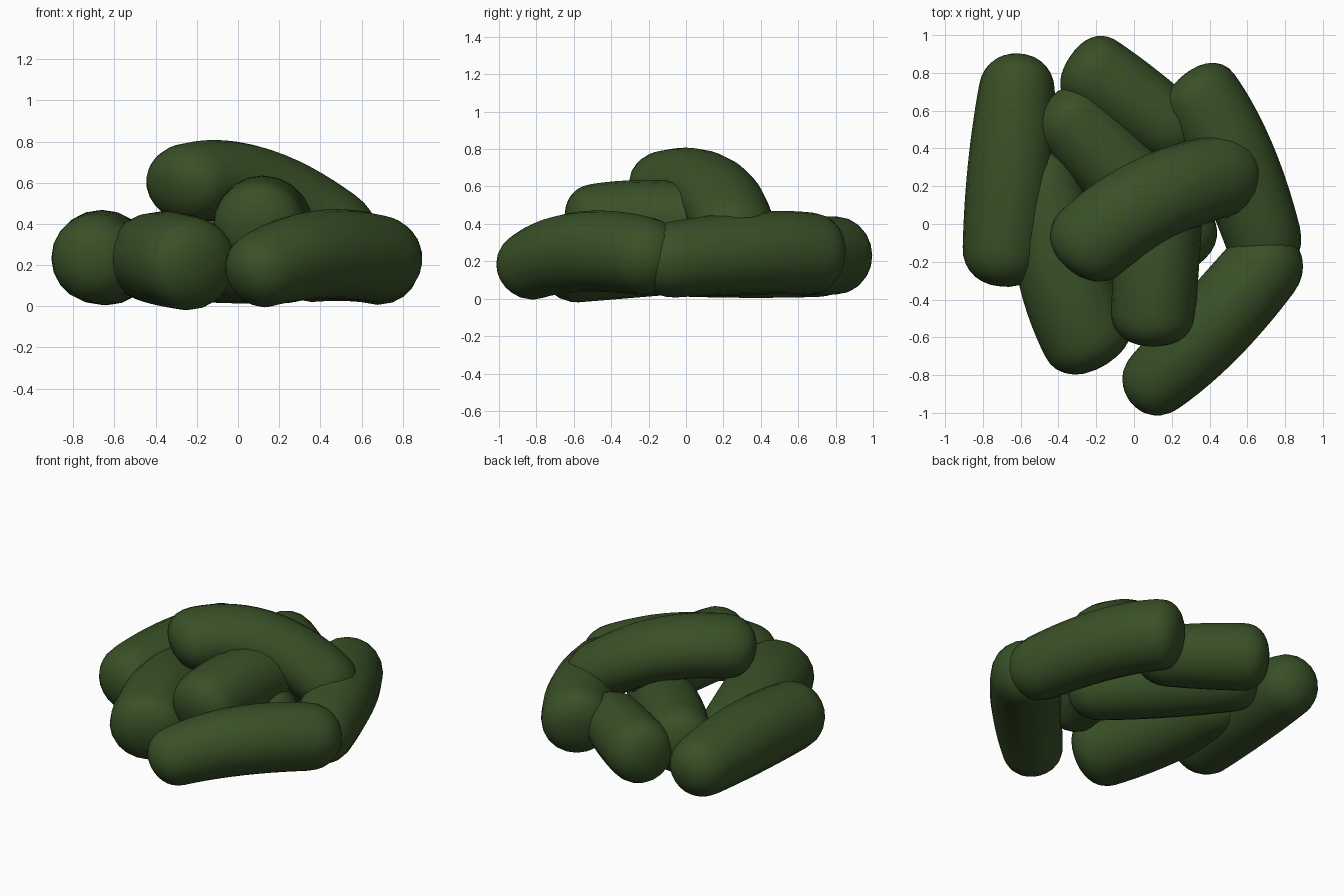
import bpy, bmesh, math
from mathutils import Vector

if "Cube" in bpy.data.objects:
    bpy.data.objects.remove(bpy.data.objects["Cube"])

SIDES, RINGS, CAP = 20, 28, 0.18

green = bpy.data.materials.new("dark_green")
green.diffuse_color = (0.04, 0.08, 0.02, 1)
green.use_nodes = True
green.node_tree.nodes["Principled BSDF"].inputs["Base Color"].default_value = green.diffuse_color


def quad(a, b, c, t):
    # parabola through a (t=0), b (t=0.5) and c (t=1)
    return a * (1 - t) * (1 - 2 * t) + b * 4 * t * (1 - t) + c * t * (2 * t - 1)


def pod(name, tip_a, middle, tip_b, radii, squash=1.0):
    """Bent round-ended pod through three points, with three radii."""
    a, b, c = Vector(tip_a), Vector(middle), Vector(tip_b)
    length = (b - a).length + (c - b).length
    bm = bmesh.new()
    rings = []
    for i in range(1, RINGS):
        t = (1 - math.cos(math.pi * i / RINGS)) / 2
        p = quad(a, b, c, t)
        d = (quad(a, b, c, t + .01) - quad(a, b, c, t - .01)).normalized()
        u = d.cross(Vector((0, 0, 1))).normalized()
        v = u.cross(d) * squash
        edge = min(t, 1 - t) * length / CAP
        k = 1 if edge >= 1 else (1 - (1 - edge) ** 2.3) ** (1 / 2.3)
        r = quad(*radii, t) * k
        rings.append([bm.verts.new(p + (u * math.cos(w) + v * math.sin(w)) * r)
                      for w in (2 * math.pi * j / SIDES for j in range(SIDES))])
    for lo, hi in zip(rings, rings[1:]):
        for j in range(SIDES):
            n = (j + 1) % SIDES
            bm.faces.new((lo[j], lo[n], hi[n], hi[j]))
    # rounded tips
    for tip, ring in ((a, rings[0]), (c, rings[-1])):
        v = bm.verts.new(tip)
        for j in range(SIDES):
            bm.faces.new((v, ring[j], ring[(j + 1) % SIDES]))
    bmesh.ops.recalc_face_normals(bm, faces=bm.faces)
    for f in bm.faces:
        f.smooth = True
    me = bpy.data.meshes.new(name)
    bm.to_mesh(me)
    bm.free()
    me.materials.append(green)
    bpy.context.collection.objects.link(bpy.data.objects.new(name, me))


# bottom layer, arranged in a loose ring
pod("left_pod", (-.61, .90, .19), (-.65, .30, .235), (-.71, -.33, .225), (.175, .23, .20))
pod("back_pod", (-.34, .885, .235), (-.02, .665, .225), (.33, .41, .21), (.205, .205, .17))
pod("right_pod", (.265, .785, .225), (.53, .34, .245), (.74, -.27, .18), (.215, .22, .19))
pod("front_right_pod", (.0, -.93, .115), (.385, -.57, .25), (.81, -.07, .195), (.165, .215, .20))
pod("front_left_pod", (-.17, -.75, .185), (-.39, -.20, .235), (-.49, .43, .20), (.235, .24, .15), .93)
pod("middle_pod", (-.445, .67, .25), (-.05, .25, .23), (.38, -.18, .20), (.205, .215, .18))

# upper layer
pod("upper_front_pod", (.10, -.64, .365), (.12, -.21, .41), (.18, .28, .38), (.215, .225, .20))
pod("top_pod", (-.35, -.22, .56), (.09, .125, .578), (.635, .28, .26), (.225, .23, .21), .85)
